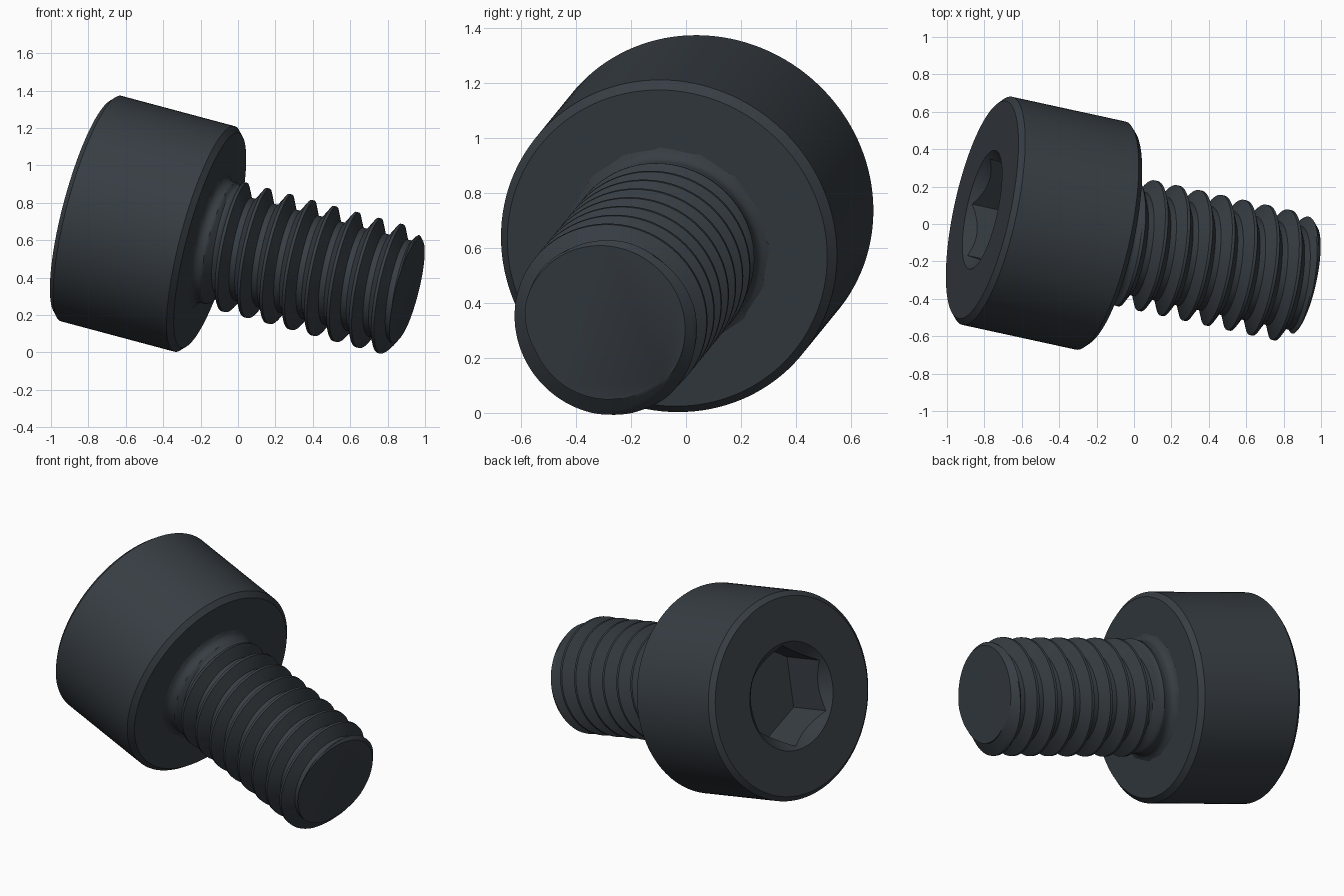
import bpy, bmesh, math
from mathutils import Matrix, Vector

cube = bpy.data.objects.get("Cube")
if cube:
    bpy.data.objects.remove(cube, do_unlink=True)

# Single dark steel colour
steel = bpy.data.materials.new("dark_steel")
steel.use_nodes = True
colour = (0.038, 0.047, 0.056, 1)
steel.diffuse_color = colour
steel.node_tree.nodes["Principled BSDF"].inputs["Base Color"].default_value = colour

# Local frame: z runs along the screw from under the head to the tip
axis = Vector((0.945, -0.206, -0.253)).normalized()
up = Vector((-axis.z, 0, axis.x)).normalized()
side = axis.cross(up)
place = Matrix((up, side, axis)).transposed().to_4x4()
place.translation = (-0.15, -0.068, 0.599)


def make_object(name, bm):
    bmesh.ops.recalc_face_normals(bm, faces=bm.faces)
    mesh = bpy.data.meshes.new(name)
    bm.to_mesh(mesh)
    bm.free()
    mesh.materials.append(steel)
    obj = bpy.data.objects.new(name, mesh)
    bpy.context.collection.objects.link(obj)
    return obj


def lathe(name, profile, sides, turn=0.0):
    """Closed solid from (radius, height) points."""
    bm = bmesh.new()
    rings = []
    for r, h in profile:
        angles = [turn + math.tau * i / sides for i in range(sides)]
        rings.append([bm.verts.new((r * math.cos(a), r * math.sin(a), h)) for a in angles])
    for low, high in zip(rings, rings[1:]):
        for i in range(sides):
            k = (i + 1) % sides
            bm.faces.new((low[i], low[k], high[k], high[i]))
    bm.faces.new(rings[0])
    bm.faces.new(rings[-1])
    return make_object(name, bm)


def activate(obj):
    bpy.ops.object.select_all(action="DESELECT")
    obj.select_set(True)
    bpy.context.view_layer.objects.active = obj


def cut(obj, cutter):
    activate(obj)
    mod = obj.modifiers.new("cut", "BOOLEAN")
    mod.operation = "DIFFERENCE"
    mod.solver = "EXACT"
    mod.object = cutter
    bpy.ops.object.modifier_apply(modifier=mod.name)
    bpy.data.objects.remove(cutter, do_unlink=True)


# Head: chamfered cylinder with a countersunk hexagonal socket
TOP = -0.70
head = lathe("head", [(0.595, TOP), (0.624, TOP + 0.028), (0.624, -0.03), (0.594, 0)], 128)
cut(head, lathe("socket_cutter", [(0.306, TOP - 0.1), (0.306, TOP + 0.31)], 6, math.radians(6.5)))
cut(head, lathe("countersink_cutter", [(0.385, TOP - 0.06), (0.325, TOP), (0.255, TOP + 0.07)], 96))

# Shank: helical grid whose rows follow the thread
LENGTH, START, PITCH, PHASE = 1.111, -0.02, 0.1262, 0.235
CREST, ROOT, NECK, FILLET = 0.35, 0.278, 0.335, 0.045
STEPS, SIDES = 16, 96


def shank_radius(t, phase):
    away = abs((phase + 0.5) % 1 - 0.5)          # 0 on a crest, 0.5 in a root
    flank = min(max((away - 1 / 16) / (5 / 16), 0), 1)
    r = CREST + (ROOT - CREST) * flank
    blend = min(max((t - 0.06) / 0.06, 0), 1)    # plain neck fades into thread
    r = NECK + (r - NECK) * blend
    if t < FILLET:
        d = FILLET - max(t, 0)
        r = max(r, NECK + FILLET - math.sqrt(FILLET ** 2 - d ** 2))
    return min(r, 0.30 + LENGTH - t)             # chamfered tip


bm = bmesh.new()
first = math.floor((START - PHASE) / PITCH) - 2
rows = (math.ceil((LENGTH - PHASE) / PITCH) + 1 - first) * STEPS
grid = []
for j in range(rows + 1):
    row = []
    for i in range(SIDES):
        phase = first + j / STEPS
        t = PHASE + PITCH * (phase + i / SIDES)
        if t < START or t > LENGTH:
            t = min(max(t, START), LENGTH)
            phase = (t - PHASE) / PITCH - i / SIDES
        r, a = shank_radius(t, phase), math.tau * i / SIDES
        row.append(bm.verts.new((r * math.cos(a), r * math.sin(a), t)))
    grid.append(row)
for j in range(rows - STEPS):
    for i in range(SIDES):
        # The last column joins the first one a full pitch further on
        k, s = (i + 1, 0) if i + 1 < SIDES else (0, STEPS)
        bm.faces.new((grid[j][i], grid[j + s][k], grid[j + s + 1][k], grid[j + 1][i]))
bmesh.ops.remove_doubles(bm, verts=bm.verts, dist=0.0001)
bmesh.ops.delete(bm, geom=[v for v in bm.verts if not v.link_faces], context="VERTS")
bmesh.ops.holes_fill(bm, edges=[e for e in bm.edges if e.is_boundary], sides=0)
shank = make_object("threaded_shank", bm)

# Lay the screw in its tilted pose and smooth the round surfaces
for obj in (head, shank):
    obj.data.transform(place)
    activate(obj)
    bpy.ops.object.shade_smooth_by_angle(angle=math.radians(30))
